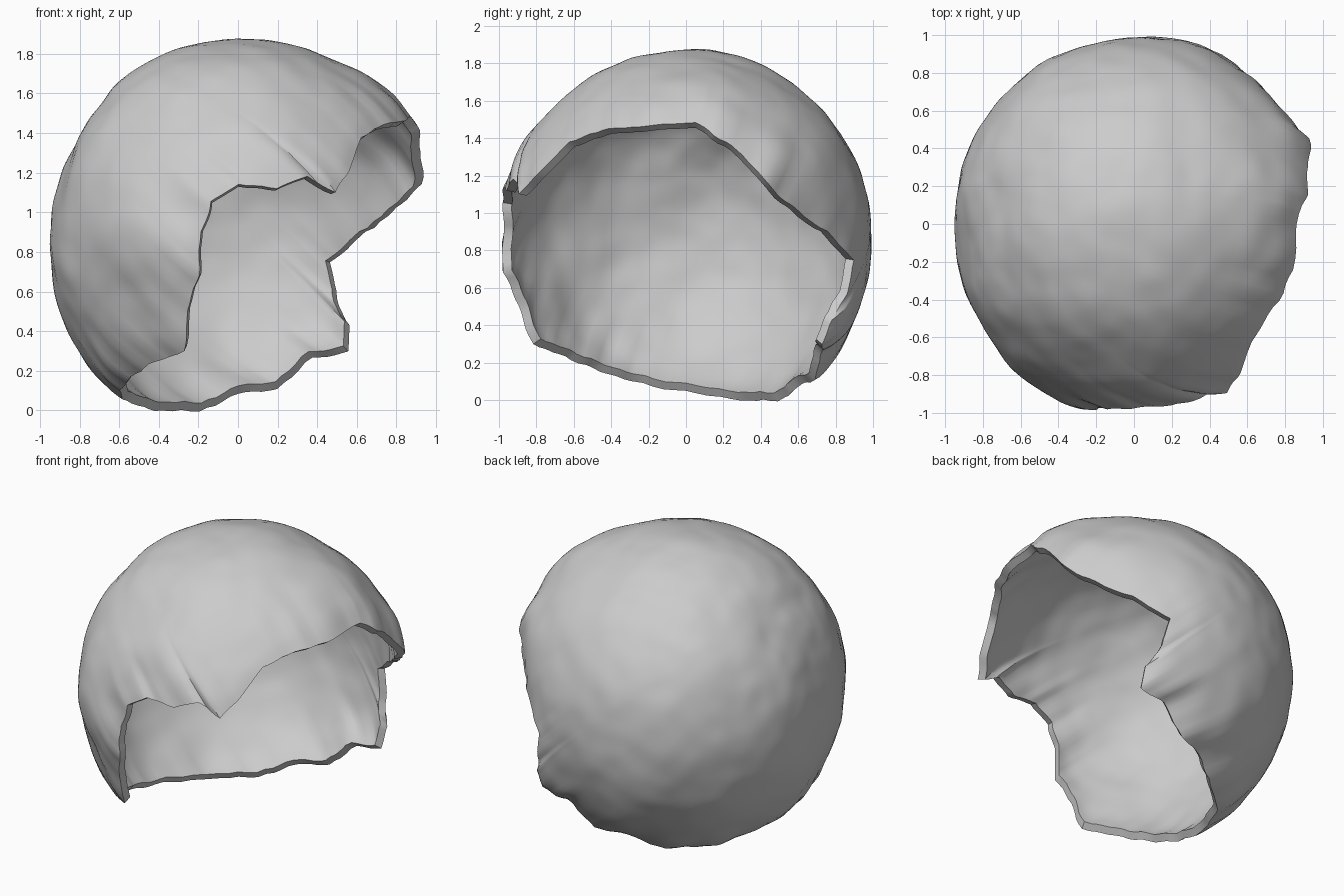
import bpy
import bmesh
import math
from mathutils import Vector, noise

if "Cube" in bpy.data.objects:
    bpy.data.objects.remove(bpy.data.objects["Cube"], do_unlink=True)

CENTRE = Vector((0, 0, 0.9))
POLE = Vector((-0.7, 0.2, 0.65)).normalized()
STEPS, RINGS, THICKNESS = 5, 56, 0.05

# Broken rim of the opening, walked once around
RIM = [
    (0.87, 0.05, 1.48), (0.85, -0.25, 1.46), (0.74, -0.45, 1.45), (0.62, -0.62, 1.38),
    (0.56, -0.78, 1.22), (0.49, -0.89, 1.1), (0.35, -0.92, 1.19), (0.2, -0.96, 1.12),
    (0, -0.97, 1.14), (-0.13, -0.97, 1.06), (-0.19, -0.98, 0.9), (-0.2, -0.98, 0.68),
    (-0.26, -0.9, 0.5), (-0.27, -0.82, 0.3), (-0.42, -0.68, 0.24), (-0.54, -0.5, 0.17),
    (-0.59, -0.3, 0.1), (-0.57, 0, 0.04), (-0.42, 0.3, 0), (-0.2, 0.5, 0),
    (0, 0.62, 0.08), (0.2, 0.7, 0.11), (0.38, 0.73, 0.27), (0.55, 0.73, 0.3),
    (0.57, 0.78, 0.42), (0.5, 0.87, 0.57), (0.47, 0.9, 0.75), (0.6, 0.8, 0.86),
    (0.8, 0.58, 1.02), (0.93, 0.45, 1.14), (0.93, 0.3, 1.31), (0.91, 0.16, 1.42),
]

# Swellings and hollows of the shell: direction, amount, sharpness
SWELLS = [
    ((0.7, 0.7, 0.1), 0.06, 8), ((0.5, -0.87, 0.2), 0.04, 8), ((0.1, 0.75, -0.7), 0.06, 8),
    ((-0.8, 0.1, 0.5), -0.015, 8), ((0, -0.65, 0.75), -0.015, 8), ((0.85, 0.1, 0.55), 0.05, 8),
    ((-0.6, 0, -0.8), 0.035, 8), ((-0.95, 0, 0.1), -0.025, 8), ((-0.3, -0.95, 0), 0.03, 8),
    ((-0.75, 0.15, 0.6), -0.025, 50), ((-0.93, -0.1, 0.3), -0.015, 50),
    ((-0.45, -0.8, -0.35), -0.025, 40), ((-0.5, -0.85, -0.05), 0.012, 40),
]
SWELLS = [(Vector(d).normalized(), a, s) for d, a, s in SWELLS]


def radius(d):
    """Lumpy distance of the outer surface from the centre."""
    r = 0.975 + sum(a * math.exp(s * (d.dot(v) - 1)) for v, a, s in SWELLS)
    return r + 0.014 * noise.noise(d * 3) + 0.007 * noise.noise(d * 7)


def rim_points():
    """Subdivide the rim and roughen it slightly."""
    result = []
    for i, point in enumerate(RIM):
        a, b = Vector(point) - CENTRE, Vector(RIM[(i + 1) % len(RIM)]) - CENTRE
        for k in range(STEPS):
            p = a.lerp(b, k / STEPS)
            result.append(p + 0.018 * noise.noise_vector(p * 9))
    return result


def add_skin(bm, rim, inset):
    """Rings of faces from the rim to the far pole; returns the rim vertices."""
    rings = [[] for _ in range(RINGS)]
    for p in rim:
        d = p.normalized()
        axis = d.cross(POLE).normalized()
        flare = p.length - radius(d)
        for j, ring in enumerate(rings):
            t = d.angle(POLE) * j / RINGS
            n = d * math.cos(t) + axis.cross(d) * math.sin(t)
            r = radius(n) + flare * math.exp(-(t / 0.3) ** 2) - inset
            ring.append(bm.verts.new(CENTRE + n * r))
    tip = bm.verts.new(CENTRE + POLE * (radius(POLE) - inset))
    for i in range(len(rim)):
        k = (i + 1) % len(rim)
        for low, high in zip(rings, rings[1:]):
            bm.faces.new((low[i], low[k], high[k], high[i]))
        bm.faces.new((rings[-1][i], rings[-1][k], tip))
    return rings[0]


# Outer skin, inner skin and the broken edge between them
bm = bmesh.new()
rim = rim_points()
outer = add_skin(bm, rim, 0)
inner = add_skin(bm, rim, THICKNESS)
for i in range(len(rim)):
    k = (i + 1) % len(rim)
    bm.faces.new((outer[i], outer[k], inner[k], inner[i]))
bmesh.ops.recalc_face_normals(bm, faces=bm.faces)

mesh = bpy.data.meshes.new("broken_shell")
bm.to_mesh(mesh)
bm.free()
shell = bpy.data.objects.new("broken_shell", mesh)
bpy.context.collection.objects.link(shell)

# Plain grey material
grey = bpy.data.materials.new("plain_grey")
grey.use_nodes = True
colour = (0.6, 0.6, 0.6, 1)
grey.diffuse_color = colour
grey.node_tree.nodes["Principled BSDF"].inputs["Base Color"].default_value = colour
mesh.materials.append(grey)

# Smooth skin with a crisp broken edge
bpy.context.view_layer.objects.active = shell
shell.select_set(True)
bpy.ops.object.shade_smooth_by_angle(angle=math.radians(40))
